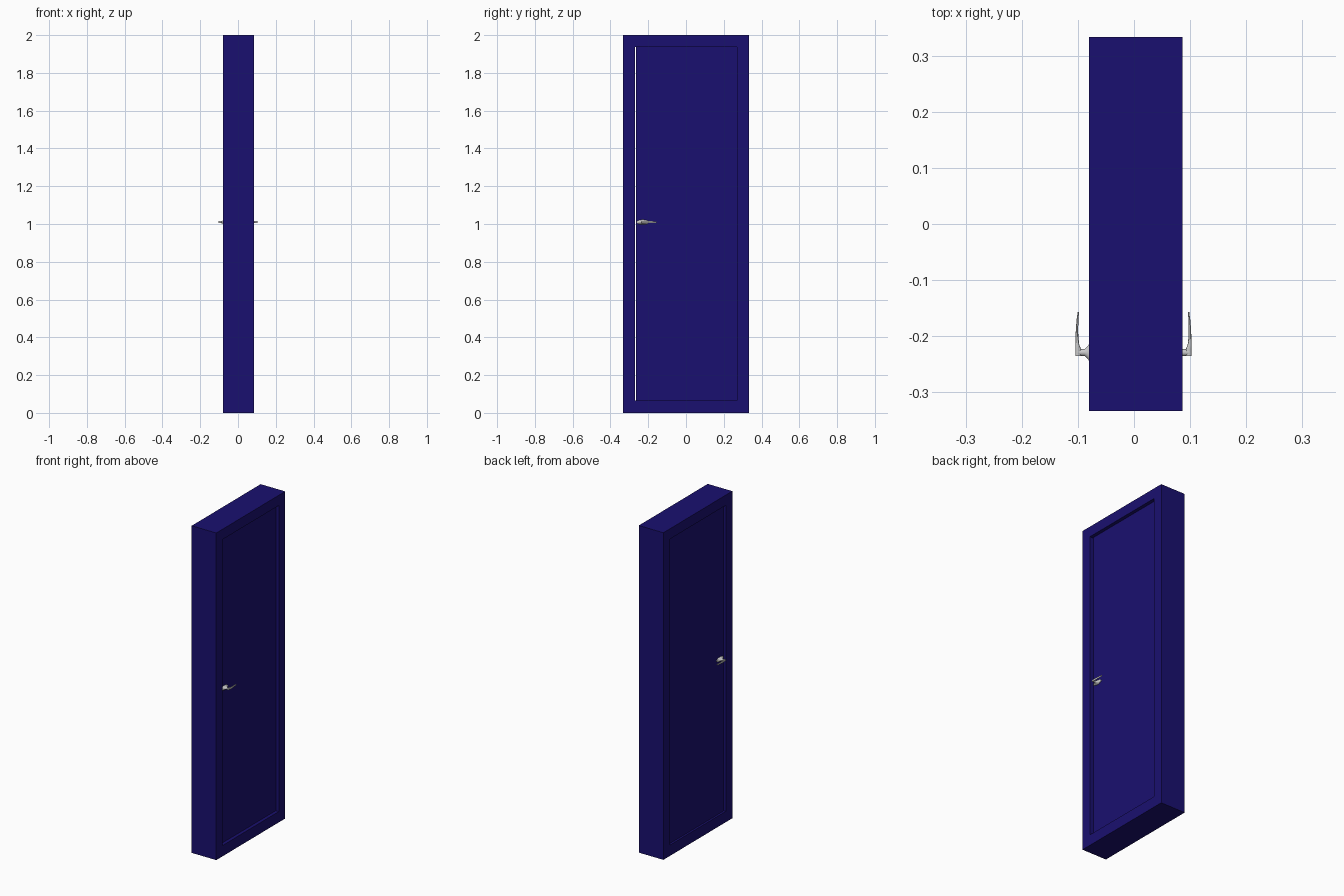
import bpy, bmesh, math
from mathutils import Matrix

if "Cube" in bpy.data.objects:
    bpy.data.objects.remove(bpy.data.objects["Cube"])

blue = bpy.data.materials.new("deep_blue")
blue.diffuse_color = (0.010, 0.005, 0.16, 1)
blue.use_nodes = True
blue.node_tree.nodes["Principled BSDF"].inputs["Base Color"].default_value = blue.diffuse_color


def finish(name, bm, mat=None):
    bmesh.ops.recalc_face_normals(bm, faces=bm.faces[:])
    me = bpy.data.meshes.new(name)
    bm.to_mesh(me)
    bm.free()
    ob = bpy.data.objects.new(name, me)
    bpy.context.collection.objects.link(ob)
    if mat:
        me.materials.append(mat)
    return ob


def smooth(ob, angle=35):
    bpy.ops.object.select_all(action='DESELECT')
    ob.select_set(True)
    bpy.context.view_layer.objects.active = ob
    bpy.ops.object.shade_smooth_by_angle(angle=math.radians(angle))


def skin(bm, rings, closed=False):
    """Join equal-length rings of points with quads; cap the ends unless closed."""
    vs = [[bm.verts.new(p) for p in r] for r in rings]
    n = len(vs[0])
    for i in range(len(vs) if closed else len(vs) - 1):
        a, b = vs[i], vs[(i + 1) % len(vs)]
        for k in range(n):
            bm.faces.new((a[k], a[(k + 1) % n], b[(k + 1) % n], b[k]))
    if not closed:
        bm.faces.new(vs[0])
        bm.faces.new(vs[-1])


# Door frame: rectangular ring with a through opening
def rect(x, y, z0, z1):
    return [(x, -y, z0), (x, y, z0), (x, y, z1), (x, -y, z1)]


bm = bmesh.new()
back, front = -0.08, 0.086
skin(bm, [rect(back, 0.333, 0, 2), rect(front, 0.333, 0, 2),
          rect(front, 0.271, 0.066, 1.937), rect(back, 0.271, 0.066, 1.937)], closed=True)
finish("door_frame", bm, blue)

# Door leaf: recessed slab, with a slim gap on the latch side
bm = bmesh.new()
bmesh.ops.create_cube(bm, size=1, matrix=Matrix.Translation((-0.001, 0.003, 1.0015))
                      @ Matrix.Diagonal((0.134, 0.535, 1.87, 1)))
finish("door_leaf", bm, blue)

# Handles: one per side, mirrored about the middle of the leaf
MID, HY, HZ = -0.001, -0.229, 1.01


def handle(side, label):
    def ellipse(d, ry, rz, n=24):
        return [(MID + side * d, HY + ry * math.cos(2 * math.pi * k / n),
                 HZ + rz * math.sin(2 * math.pi * k / n)) for k in range(n)]

    # Oval rose flaring into the round stem
    bm = bmesh.new()
    skin(bm, [ellipse(*p) for p in [(0.066, 0.033, 0.013), (0.071, 0.032, 0.0125),
                                    (0.075, 0.022, 0.010), (0.081, 0.012, 0.007),
                                    (0.087, 0.006, 0.006), (0.100, 0.006, 0.006)]])
    smooth(finish("handle_stem_" + label, bm))

    # Tapered lever: distance from leaf (outer, inner), y, half height
    sections = [(0.1035, 0.0935, -0.235, 0.0055), (0.1035, 0.0935, -0.223, 0.006),
                (0.1035, 0.0968, -0.214, 0.006), (0.1032, 0.0983, -0.200, 0.0055),
                (0.1025, 0.0985, -0.185, 0.005), (0.1012, 0.0980, -0.170, 0.0045),
                (0.0995, 0.0970, -0.157, 0.004)]
    bm = bmesh.new()
    rings = []
    for o, i, y, h in sections:
        c, r = (o + i) / 2, (o - i) / 2
        ring = []
        for k in range(16):
            t = 2 * math.pi * k / 16
            ct, st = math.cos(t), math.sin(t)
            ring.append((MID + side * (c + r * math.copysign(abs(ct) ** 0.6, ct)), y,
                         HZ + h * math.copysign(abs(st) ** 0.6, st)))
        rings.append(ring)
    skin(bm, rings)
    smooth(finish("handle_lever_" + label, bm))


handle(1, "right")
handle(-1, "left")
